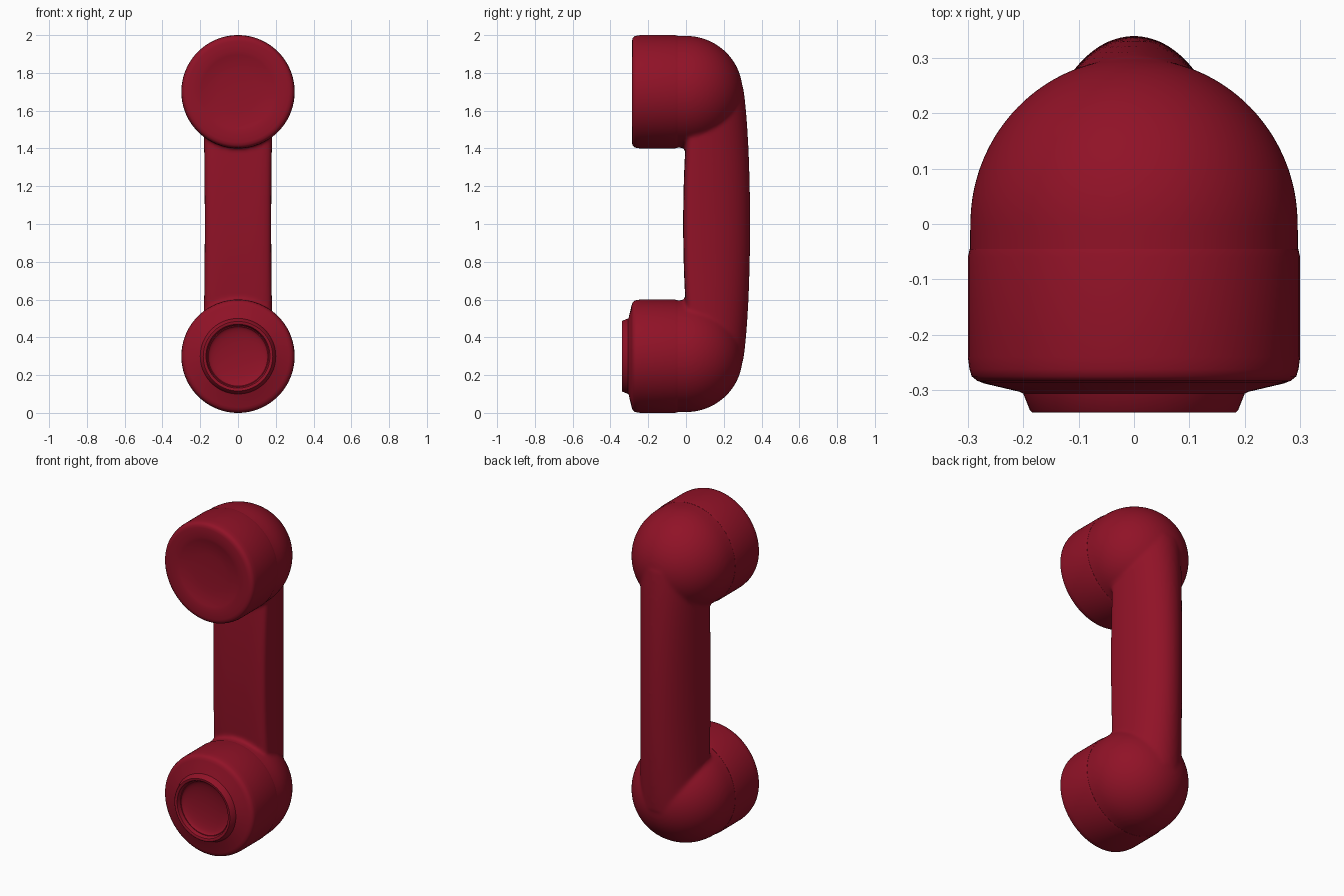
import bpy, bmesh, math
from mathutils import Vector

if "Cube" in bpy.data.objects:
    bpy.data.objects.remove(bpy.data.objects["Cube"])

red = bpy.data.materials.new("deep red plastic")
red.diffuse_color = (0.28, 0.006, 0.02, 1)
red.use_nodes = True
red.node_tree.nodes["Principled BSDF"].inputs["Base Color"].default_value = red.diffuse_color


def lathe(bm, profile, cz, segs=96):
    """Revolve (radius, y) points about the y axis at height cz."""
    verts = [bm.verts.new((r, y, cz)) for r, y in profile]
    edges = [bm.edges.new(p) for p in zip(verts, verts[1:])]
    bmesh.ops.spin(bm, geom=verts + edges, cent=(0, 0, cz), axis=(0, 1, 0),
                   angle=2 * math.pi, steps=segs)
    bmesh.ops.remove_doubles(bm, verts=bm.verts, dist=0.0004)


def finish(bm, name, angle):
    bmesh.ops.recalc_face_normals(bm, faces=bm.faces)
    me = bpy.data.meshes.new(name)
    bm.to_mesh(me)
    bm.free()
    ob = bpy.data.objects.new(name, me)
    bpy.context.collection.objects.link(ob)
    me.materials.append(red)
    bpy.ops.object.select_all(action='DESELECT')
    bpy.context.view_layer.objects.active = ob
    ob.select_set(True)
    bpy.ops.object.shade_smooth_by_angle(angle=math.radians(angle))
    return ob


def handle_ring(bm, z, front, back, half_w, n=64):
    """Grip section: flat rounded front, elliptical back."""
    mid = front + 0.065
    ring = []
    for i in range(n):
        a = 2 * math.pi * i / n
        c, s = math.cos(a), math.sin(a)
        p = 1.0 if s >= 0 else 0.42
        depth = back - mid if s >= 0 else mid - front
        ring.append(bm.verts.new((math.copysign(abs(c) ** p, c) * half_w,
                                  mid + math.copysign(abs(s) ** p, s) * depth, z)))
    return ring


# Grip and both rounded backs, fused into one soft body
bm = bmesh.new()
dome = [(0, -0.12), (0.296, -0.12), (0.296, -0.05)]
dome += [(0.296 * math.cos(a), 0.30 * math.sin(a))
         for a in [math.pi / 2 * i / 20 for i in range(20)]] + [(0, 0.30)]
for cz in (0.3, 1.7):
    lathe(bm, dome, cz)
rings = []
for i in range(29):
    d = -0.72 + 1.44 * i / 28
    back = 0.34 - 0.055 * abs(d) ** 2 - 0.055 * abs(d) ** 6
    front = -0.015 + 0.07 * d * d
    rings.append(handle_ring(bm, 1 + d, front, back, 0.176 + 0.02 * d * d))
for a, b in zip(rings, rings[1:]):
    for i in range(len(a)):
        j = (i + 1) % len(a)
        bm.faces.new((a[i], a[j], b[j], b[i]))
bm.faces.new(rings[0])
bm.faces.new(rings[-1])
body = finish(bm, "handle_body", 180)
rm = body.modifiers.new("fuse", 'REMESH')
rm.mode = 'VOXEL'
rm.voxel_size = 0.01
rm.use_smooth_shade = True
sm = body.modifiers.new("soften", 'SMOOTH')
sm.factor = 0.5
sm.iterations = 8

# Shared screw-on cap side, from the seam to the rounded front rim
side = [(0.28, -0.04), (0.2965, -0.045), (0.30, -0.06), (0.30, -0.24),
        (0.297, -0.262), (0.293, -0.275), (0.283, -0.283)]

# Earpiece with shallow dish
bm = bmesh.new()
lathe(bm, side + [(0.268, -0.286), (0.215, -0.285), (0.195, -0.281),
                  (0.165, -0.273), (0.11, -0.268), (0.05, -0.266), (0, -0.2655)], 1.7)
finish(bm, "earpiece_cap", 40)

# Mouthpiece with raised ring and hollow centre
bm = bmesh.new()
bowl = [(0.158 * math.cos(a), -0.315 + 0.03 * math.sin(a))
        for a in [math.pi / 2 * i / 10 for i in range(10)]] + [(0, -0.285)]
lathe(bm, side + [(0.27, -0.288), (0.206, -0.303), (0.20, -0.306), (0.188, -0.336),
                  (0.184, -0.34), (0.174, -0.34), (0.169, -0.337), (0.162, -0.315)]
      + bowl, 0.3)
finish(bm, "mouthpiece_cap", 40)
